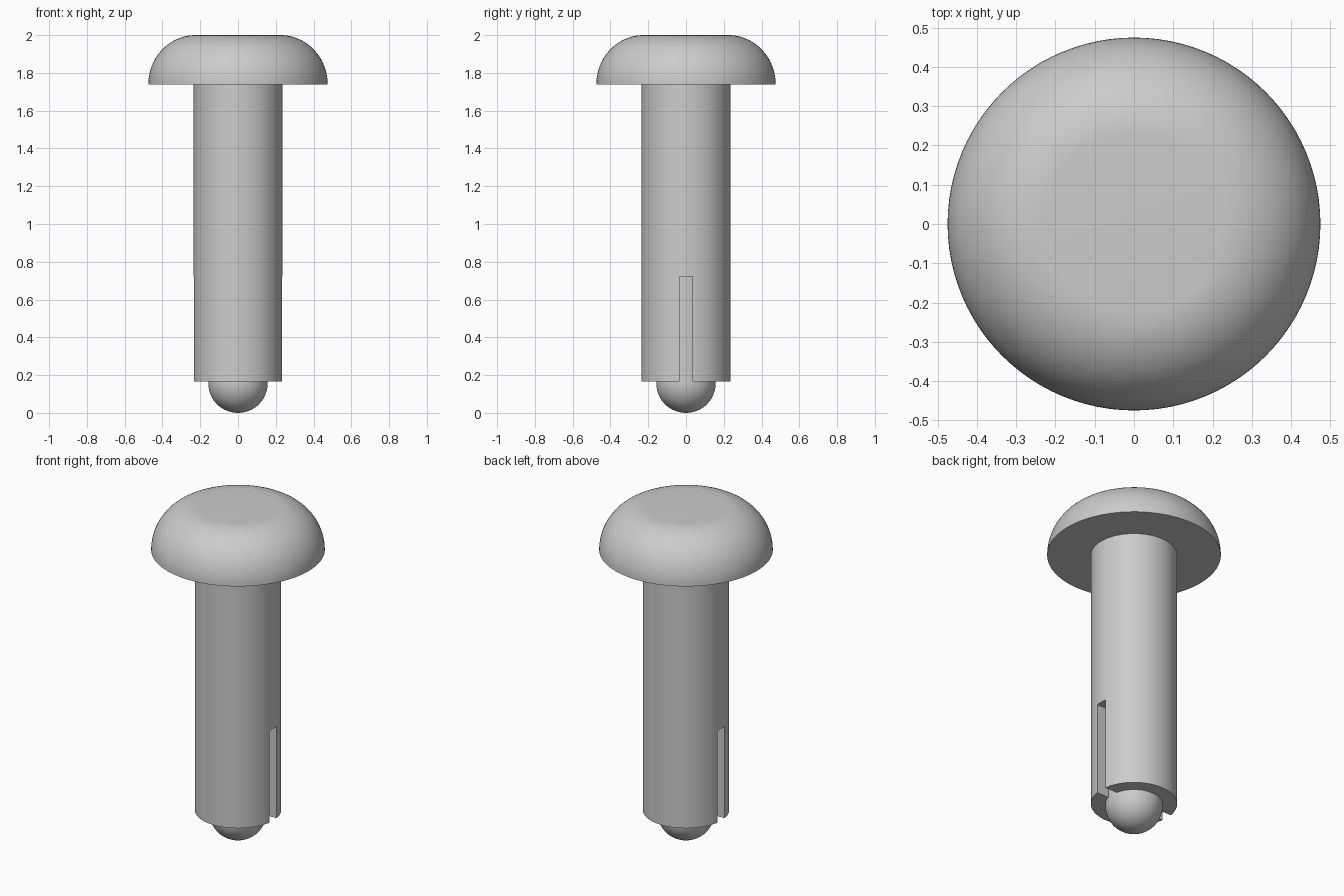
import bpy, bmesh, math
from mathutils import Vector

if "Cube" in bpy.data.objects:
    bpy.data.objects.remove(bpy.data.objects["Cube"], do_unlink=True)

SEGMENTS = 96
TUBE_R, PIN_R, HEAD_R = 0.236, 0.157, 0.475
TUBE_BOTTOM, HEAD_BOTTOM, SLOT_TOP = 0.167, 1.738, 0.722

grey = bpy.data.materials.new("plain grey")
grey.use_nodes = True
colour = (0.6, 0.6, 0.6, 1)
grey.diffuse_color = colour
grey.node_tree.nodes["Principled BSDF"].inputs["Base Color"].default_value = colour


def add_object(name, bm):
    mesh = bpy.data.meshes.new(name)
    bmesh.ops.recalc_face_normals(bm, faces=bm.faces)
    bm.to_mesh(mesh)
    bm.free()
    mesh.materials.append(grey)
    obj = bpy.data.objects.new(name, mesh)
    bpy.context.collection.objects.link(obj)
    return obj


def lathe(name, profile, closed=False):
    """Revolve (radius, height) points around the z axis."""
    bm = bmesh.new()
    verts = [bm.verts.new((r, 0, z)) for r, z in profile]
    edges = [bm.edges.new(pair) for pair in zip(verts, verts[1:])]
    if closed:
        edges.append(bm.edges.new((verts[-1], verts[0])))
    bmesh.ops.spin(bm, geom=verts + edges, cent=(0, 0, 0), axis=(0, 0, 1),
                   angle=math.tau, steps=SEGMENTS, use_merge=False)
    bmesh.ops.remove_doubles(bm, verts=bm.verts, dist=0.0001)
    return add_object(name, bm)


def arc(cx, cz, rx, rz, start, end, steps=20):
    angles = [math.radians(start + (end - start) * i / steps) for i in range(steps + 1)]
    return [(cx + rx * math.cos(a), cz + rz * math.sin(a)) for a in angles]


def smooth(obj):
    bpy.ops.object.select_all(action='DESELECT')
    obj.select_set(True)
    bpy.context.view_layer.objects.active = obj
    bpy.ops.object.shade_smooth_by_angle(angle=math.radians(30))


# Domed head with a flat top and flat underside
fillet = 0.25
dome = arc(HEAD_R - fillet, HEAD_BOTTOM, fillet, 2 - HEAD_BOTTOM, 0, 90)
head = lathe("head", [(0, HEAD_BOTTOM)] + dome + [(0, 2)])

# Hollow shank around the inner pin
shank = lathe("shank", [(PIN_R, TUBE_BOTTOM), (TUBE_R, TUBE_BOTTOM),
                        (TUBE_R, HEAD_BOTTOM), (PIN_R, HEAD_BOTTOM)], closed=True)

# Slot cut through both sides of the shank
bm = bmesh.new()
bmesh.ops.create_cube(bm, size=1)
bmesh.ops.scale(bm, verts=bm.verts, vec=(1, 0.069, SLOT_TOP))
bmesh.ops.translate(bm, verts=bm.verts, vec=Vector((0, 0, SLOT_TOP / 2)))
cutter = add_object("slot_cutter", bm)
cutter.hide_render = True
cut = shank.modifiers.new("slot", 'BOOLEAN')
cut.operation = 'DIFFERENCE'
cut.solver = 'EXACT'
cut.object = cutter
bpy.context.view_layer.objects.active = shank
bpy.ops.object.modifier_apply(modifier=cut.name)
bpy.data.objects.remove(cutter, do_unlink=True)

# Inner pin with a round tip
tip = arc(0, PIN_R, PIN_R, PIN_R, -90, 0)
pin = lathe("inner_pin", tip + [(PIN_R, HEAD_BOTTOM), (0, HEAD_BOTTOM)])

for part in (head, shank, pin):
    smooth(part)
